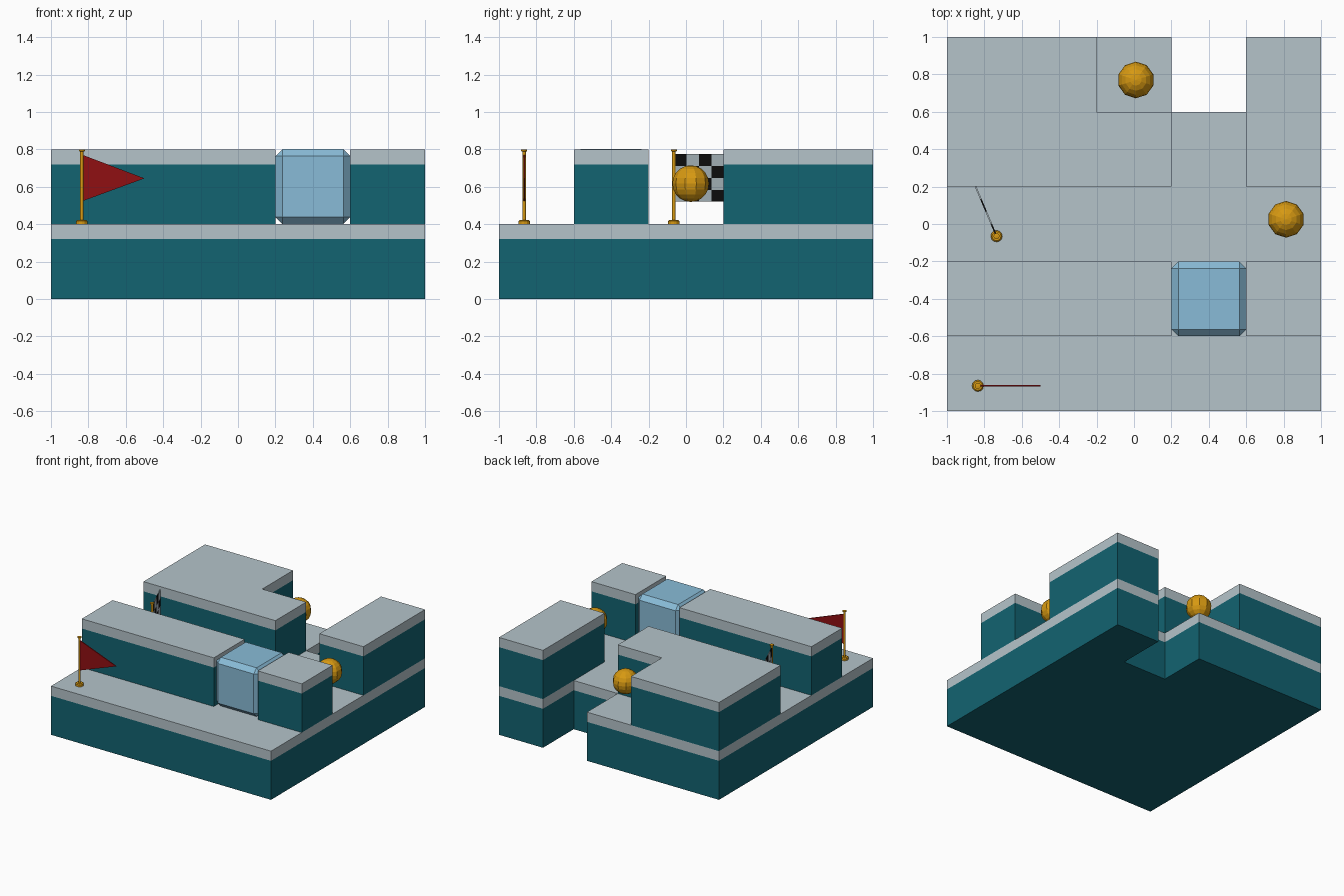
import bpy, bmesh, math
from mathutils import Matrix, Vector

if "Cube" in bpy.data.objects:
    bpy.data.objects.remove(bpy.data.objects["Cube"])


def mat(name, r, g, b):
    m = bpy.data.materials.new(name)
    m.diffuse_color = (r, g, b, 1)
    m.use_nodes = True
    m.node_tree.nodes["Principled BSDF"].inputs["Base Color"].default_value = m.diffuse_color
    return m


TEAL = mat("teal", 0.006, 0.125, 0.165)
STONE = mat("pale_stone", 0.46, 0.55, 0.59)
ICE = mat("ice_blue", 0.25, 0.5, 0.68)
GOLD = mat("gold", 0.68, 0.32, 0.006)
RED = mat("red", 0.28, 0.005, 0.006)
BLACK = mat("black", 0.005, 0.005, 0.005)


def finish(bm, name, mats, loc=(0, 0, 0), rot=0):
    bmesh.ops.recalc_face_normals(bm, faces=bm.faces[:])
    me = bpy.data.meshes.new(name)
    bm.to_mesh(me)
    bm.free()
    for m in mats:
        me.materials.append(m)
    ob = bpy.data.objects.new(name, me)
    ob.location = loc
    ob.rotation_euler.z = rot
    bpy.context.collection.objects.link(ob)
    return ob


def platform(name, outline, z, body=0.32, height=0.4):
    """Extruded footprint: teal body with a pale rim and top."""
    bm = bmesh.new()
    n = len(outline)
    rings = [[bm.verts.new((x, y, z + h)) for x, y in outline]
             for h in (0, body, height)]
    bm.faces.new(rings[0])
    bm.faces.new(rings[2]).material_index = 1
    for k in range(2):
        for i in range(n):
            j = (i + 1) % n
            f = bm.faces.new((rings[k][i], rings[k][j], rings[k + 1][j], rings[k + 1][i]))
            f.material_index = k
    return finish(bm, name, [TEAL, STONE])


def rect(x0, y0, x1, y1):
    return [(x0, y0), (x1, y0), (x1, y1), (x0, y1)]


# Stepped platforms
platform("base_platform", [(-1, -1), (1, -1), (1, 1), (0.6, 1), (0.6, 0.6),
                           (0.2, 0.6), (0.2, 1), (-1, 1)], 0)
platform("front_wall_long", rect(-1, -0.6, 0.2, -0.2), 0.4)
platform("front_wall_short", rect(0.6, -0.6, 1, -0.2), 0.4)
platform("back_right_wall", rect(0.6, 0.2, 1, 1), 0.4)
platform("back_left_wall", [(-1, 0.2), (0.2, 0.2), (0.2, 0.6), (-0.2, 0.6),
                            (-0.2, 1), (-1, 1)], 0.4)

# Chamfered ice block filling the gap in the front wall
bm = bmesh.new()
bmesh.ops.create_cube(bm, size=0.4)
bmesh.ops.bevel(bm, geom=bm.edges[:], offset=0.037, segments=1, affect='EDGES')
finish(bm, "ice_block", [ICE], (0.4, -0.4, 0.601))

# Floating low-poly balls
for i, loc in enumerate([(0.01, 0.77, 0.617), (0.813, 0.025, 0.617)]):
    bm = bmesh.new()
    bmesh.ops.create_uvsphere(bm, u_segments=10, v_segments=10, radius=0.098)
    finish(bm, f"gold_ball_{i + 1}", [GOLD], loc)


def pole(name, x, y):
    """Lathed pole with foot disc and top cap."""
    prof = [(0, 0), (0.031, 0), (0.031, 0.016), (0.024, 0.022), (0.009, 0.022),
            (0.009, 0.388), (0.016, 0.391), (0.016, 0.398), (0, 0.4)]
    bm = bmesh.new()
    vs = [bm.verts.new((r, 0, h)) for r, h in prof]
    es = [bm.edges.new(p) for p in zip(vs, vs[1:])]
    bmesh.ops.spin(bm, geom=vs + es, cent=(0, 0, 0), axis=(0, 0, 1),
                   angle=2 * math.pi, steps=12)
    bmesh.ops.remove_doubles(bm, verts=bm.verts[:], dist=1e-5)
    finish(bm, name, [GOLD], (x, y, 0.4))


T = 0.004  # half thickness of the flags

# Red pennant
pole("pennant_pole", -0.835, -0.865)
bm = bmesh.new()
tri = [(0, 0.122), (0, 0.372), (0.335, 0.245)]
a, b = [[bm.verts.new((x, y, z)) for x, z in tri] for y in (-T, T)]
bm.faces.new(a)
bm.faces.new(b)
for i in range(3):
    j = (i + 1) % 3
    bm.faces.new((a[i], a[j], b[j], b[i]))
finish(bm, "red_pennant", [RED], (-0.835, -0.865, 0.4))

# Checkered flag, four by four squares
px, py = -0.735, -0.065
pole("checkered_pole", px, py)
d = Vector((-0.112, 0.265))
w, h = d.length / 4, 0.255 / 4
bm = bmesh.new()
for i in range(4):
    for r in range(4):
        m = (Matrix.Translation(((i + 0.5) * w, 0, 0.375 - (r + 0.5) * h))
             @ Matrix.Diagonal((w, 2 * T, h, 1)))
        vs = bmesh.ops.create_cube(bm, size=1, matrix=m)["verts"]
        for f in {f for v in vs for f in v.link_faces}:
            f.material_index = (i + r) % 2
# drop the walls hidden between neighbouring squares
inner = [f for f in bm.faces if abs(f.normal.y) < 0.5
         and 0.001 < f.calc_center_median().x < 4 * w - 0.001
         and 0.121 < f.calc_center_median().z < 0.374]
bmesh.ops.delete(bm, geom=inner, context='FACES')
bmesh.ops.remove_doubles(bm, verts=bm.verts[:], dist=1e-5)
finish(bm, "checkered_flag", [BLACK, STONE], (px, py, 0.4), math.atan2(d.y, d.x))
